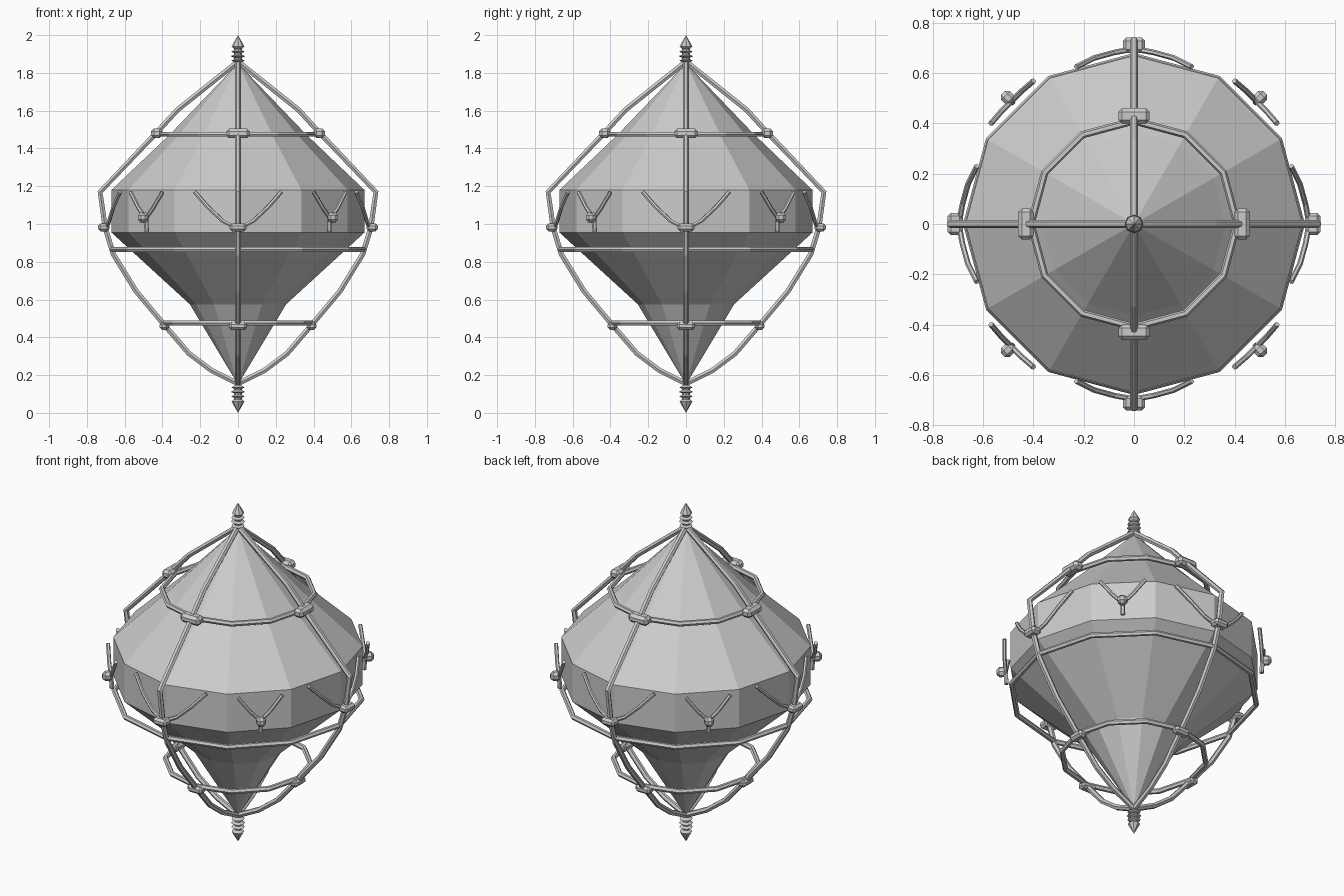
import bpy, bmesh, math
from mathutils import Vector, Matrix

if "Cube" in bpy.data.objects:
    bpy.data.objects.remove(bpy.data.objects["Cube"])


def finish(bm, name):
    bmesh.ops.recalc_face_normals(bm, faces=bm.faces)
    me = bpy.data.meshes.new(name)
    bm.to_mesh(me)
    bm.free()
    ob = bpy.data.objects.new(name, me)
    bpy.context.collection.objects.link(ob)
    return ob


def lathe(name, profile, sides):
    """Spin an (r, z) profile whose two ends lie on the axis."""
    bm = bmesh.new()
    rows = []
    for r, z in profile:
        n = sides if r > 0 else 1
        rows.append([bm.verts.new((r * math.cos(math.tau * i / sides),
                                   r * math.sin(math.tau * i / sides), z)) for i in range(n)])
    for a, b in zip(rows, rows[1:]):
        for i in range(sides):
            j = (i + 1) % sides
            quad = [a[i % len(a)], a[j % len(a)], b[j % len(b)], b[i % len(b)]]
            bm.faces.new(list(dict.fromkeys(quad)))
    return finish(bm, name)


def tube(name, points, radius, angle=0, closed=False):
    """Flat-sided bar along a path, turned about the z axis."""
    cu = bpy.data.curves.new(name, 'CURVE')
    cu.dimensions = '3D'
    cu.bevel_depth = radius
    cu.bevel_resolution = 1
    cu.use_fill_caps = True
    sp = cu.splines.new('POLY')
    sp.points.add(len(points) - 1)
    for p, co in zip(sp.points, points):
        p.co = (*co, 1)
    sp.use_cyclic_u = closed
    sp.use_smooth = False
    ob = bpy.data.objects.new(name, cu)
    ob.rotation_euler.z = angle
    bpy.context.collection.objects.link(ob)
    return ob


def knot(name, r, z, size, angle):
    """Chamfered block: size is depth, width, height."""
    bm = bmesh.new()
    bmesh.ops.create_cube(bm, size=1, matrix=Matrix.Diagonal((*size, 1)))
    bmesh.ops.bevel(bm, geom=bm.edges[:], offset=min(size) * 0.3, segments=1,
                    affect='EDGES', profile=0.5)
    ob = finish(bm, name)
    ob.location = (r * math.cos(angle), r * math.sin(angle), z)
    ob.rotation_euler.z = angle
    return ob


# Faceted lantern body
lathe("lantern_body", [(0, 0.15), (0.255, 0.575), (0.67, 0.955), (0.67, 1.18),
                       (0.365, 1.47), (0, 1.85)], 12)

# Ringed finials at both ends
finial = [(0, 0.0), (0.034, 0.06), (0.02, 0.072), (0.02, 0.08), (0.036, 0.087), (0.02, 0.096),
          (0.02, 0.104), (0.038, 0.111), (0.02, 0.12), (0.02, 0.128), (0.036, 0.135),
          (0.015, 0.147), (0.015, 0.16), (0, 0.165)]
lathe("bottom_finial", finial, 8)
lathe("top_finial", [(r, 2.0 - z) for r, z in finial], 8)

# Horizontal hoops
for name, r, z in (("upper_hoop", 0.41, 1.475), ("middle_hoop", 0.665, 0.865),
                   ("lower_hoop", 0.39, 0.475)):
    tube(name, [(r * math.cos(math.tau * i / 12), r * math.sin(math.tau * i / 12), z)
                for i in range(12)], 0.015, closed=True)

# Four ribs with knots and forked twigs
rib = [(0.0, 1.86), (0.32, 1.605), (0.43, 1.485), (0.73, 1.17), (0.703, 0.98), (0.66, 0.84),
       (0.54, 0.645), (0.385, 0.46), (0.26, 0.315), (0.14, 0.225), (0.0, 0.155)]
for k in range(4):
    a = math.pi / 2 * k
    tube(f"rib_{k}", [(r, 0, z) for r, z in rib], 0.016, a)
    knot(f"upper_knot_{k}", 0.43, 1.48, (0.062, 0.125, 0.052), a)
    knot(f"belt_knot_{k}", 0.711, 0.982, (0.06, 0.088, 0.042), a)
    knot(f"lower_knot_{k}", 0.39, 0.46, (0.05, 0.095, 0.042), a)
    for s in (-1, 1):
        tube(f"rib_twig_{k}_{s}", [(0.695, s * 0.01, 0.98), (0.682, s * 0.08, 1.015),
                                   (0.66, s * 0.16, 1.09), (0.625, s * 0.23, 1.17)], 0.011, a)

# Forked twigs on the diagonals
for k in range(4):
    a = math.pi / 2 * k + math.pi / 4
    tube(f"diagonal_stem_{k}", [(0.685, 0, 0.96), (0.69, 0, 1.035)], 0.013, a)
    knot(f"diagonal_bud_{k}", 0.71, 1.035, (0.055, 0.05, 0.052), a)
    for s in (-1, 1):
        tube(f"diagonal_twig_{k}_{s}", [(0.69, 0, 1.03), (0.69, s * 0.055, 1.085),
                                        (0.685, s * 0.12, 1.17)], 0.011, a)
